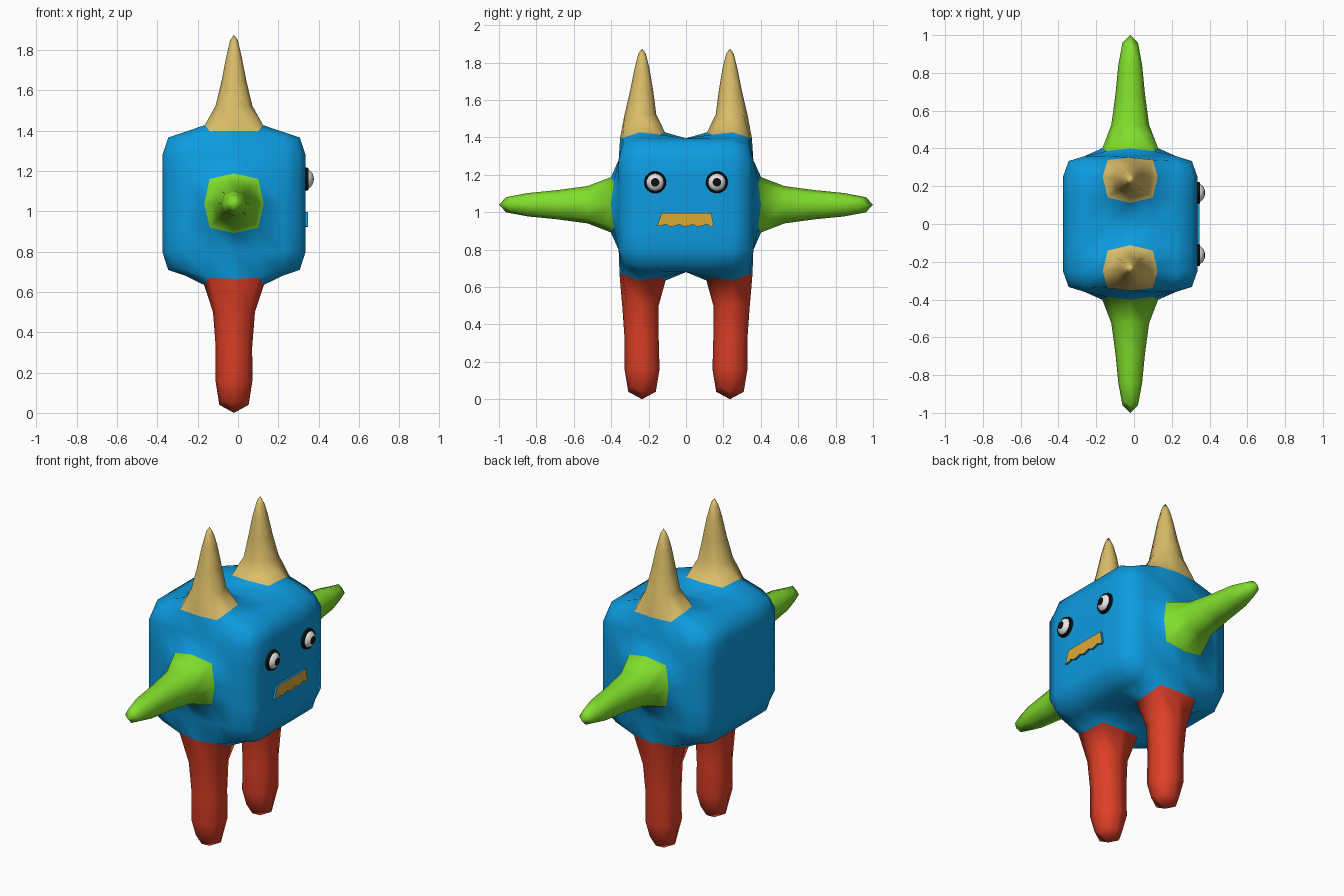
import bpy, bmesh, math
from mathutils import Vector, Matrix

if "Cube" in bpy.data.objects:
    bpy.data.objects.remove(bpy.data.objects["Cube"])


def material(name, rgb):
    m = bpy.data.materials.new(name)
    m.diffuse_color = (*rgb, 1)
    m.use_nodes = True
    m.node_tree.nodes["Principled BSDF"].inputs["Base Color"].default_value = m.diffuse_color
    return m


blue = material("blue skin", (0.004, 0.33, 0.74))
green = material("green arm", (0.22, 0.73, 0.025))
red = material("red leg", (0.73, 0.05, 0.02))
tan = material("tan horn", (0.70, 0.51, 0.14))
gold = material("gold teeth", (0.70, 0.40, 0.04))
white = material("eye white", (0.85, 0.85, 0.85))
black = material("black", (0.005, 0.005, 0.005))


def finish(bm, name, mats, smooth=True):
    bmesh.ops.recalc_face_normals(bm, faces=bm.faces[:])
    for f in bm.faces:
        f.smooth = smooth
    me = bpy.data.meshes.new(name)
    bm.to_mesh(me)
    bm.free()
    for m in mats:
        me.materials.append(m)
    ob = bpy.data.objects.new(name, me)
    bpy.context.collection.objects.link(ob)
    return ob


# Body cage: a box cut into a 3 x 3 x 3 grid
lo, hi = Vector((-0.375, -0.36, 0.68)), Vector((0.335, 0.36, 1.395))
cuts = ((-0.145, 0.105), (-0.145, 0.145), (0.915, 1.165))
bm = bmesh.new()
bmesh.ops.create_cube(bm, size=1, matrix=Matrix.Translation((lo + hi) / 2)
                      @ Matrix.Diagonal((*(hi - lo), 1)))
for axis in range(3):
    for c in cuts[axis]:
        point, normal = Vector(), Vector()
        point[axis], normal[axis] = c, 1
        bmesh.ops.bisect_plane(bm, geom=bm.verts[:] + bm.edges[:] + bm.faces[:],
                               plane_co=point, plane_no=normal)


def limb(start, axis, rings, mat_index):
    """Pull one cage face out through rings of (position, half width, half width)."""
    start = Vector(start)
    face = min(bm.faces, key=lambda f: (f.calc_center_median() - start).length)
    others = [a for a in range(3) if a != axis]
    for pos, ra, rb in rings:
        mid = face.calc_center_median()
        face = bmesh.ops.extrude_discrete_faces(bm, faces=[face])["faces"][0]
        for v in face.verts:
            for a, r in zip(others, (ra, rb)):
                v.co[a] = start[a] + math.copysign(r, v.co[a] - mid[a])
            v.co[axis] = pos
        face.material_index = mat_index
        for e in face.edges:
            for f in e.link_faces:
                f.material_index = mat_index


for s in (-1, 1):
    # Arms
    limb((-0.02, 0.36 * s, 1.04), 1, [(0.69 * s, 0.075, 0.075), (1.0 * s, 0.05, 0.05)], 1)
    # Legs
    limb((-0.02, 0.235 * s, 0.68), 2, [(0.32, 0.083, 0.087), (0.0, 0.10, 0.10)], 2)
    # Horns
    limb((-0.02, 0.235 * s, 1.395), 2, [(1.65, 0.058, 0.062), (1.875, 0.02, 0.02)], 3)

body = finish(bm, "body_with_limbs", [blue, green, red, tan])
sub = body.modifiers.new("rounding", 'SUBSURF')
sub.levels = sub.render_levels = 1
sub.use_limit_surface = False

# Eyes: black rim, white dome and a black pupil at the dome's pole
turn = Matrix.Rotation(math.pi / 2, 4, 'Y')
for s, side in ((-1, "left"), (1, "right")):
    at = Vector((0.335, 0.165 * s, 1.16))
    bm = bmesh.new()
    bmesh.ops.create_cone(bm, cap_ends=True, segments=24, radius1=0.062, radius2=0.055,
                          depth=0.03, matrix=Matrix.Translation(at) @ turn)
    finish(bm, side + "_eye_rim", [black], smooth=False)

    bm = bmesh.new()
    bmesh.ops.create_uvsphere(bm, u_segments=24, v_segments=20, radius=0.05,
                              matrix=Matrix.Translation(at)
                              @ Matrix.Diagonal((0.82, 1, 1, 1)) @ turn)
    for f in bm.faces:
        c = f.calc_center_median() - at
        f.material_index = int(c.x > 0 and math.hypot(c.y, c.z) < 0.0225)
    finish(bm, side + "_eyeball", [white, black])

# Mouth: a shallow blue lip with a gold, scalloped front
outline = [(-0.13, 0.997), (0.135, 0.997), (0.148, 0.932)]
for i in range(4):
    y = 0.135 - i * 0.073
    outline += [(y, 0.922), (y - 0.025, 0.935), (y - 0.045, 0.928)]
outline += [(-0.155, 0.925)]
bm = bmesh.new()
front = bm.faces.new([bm.verts.new((0.348, y, z)) for y, z in outline])
back = bmesh.ops.extrude_face_region(bm, geom=[front], use_keep_orig=True)["geom"]
bmesh.ops.translate(bm, vec=(-0.025, 0, 0),
                    verts=[v for v in back if isinstance(v, bmesh.types.BMVert)])
for f in bm.faces:
    f.material_index = int(f.calc_center_median().x > 0.347)
finish(bm, "mouth", [blue, gold], smooth=False)
